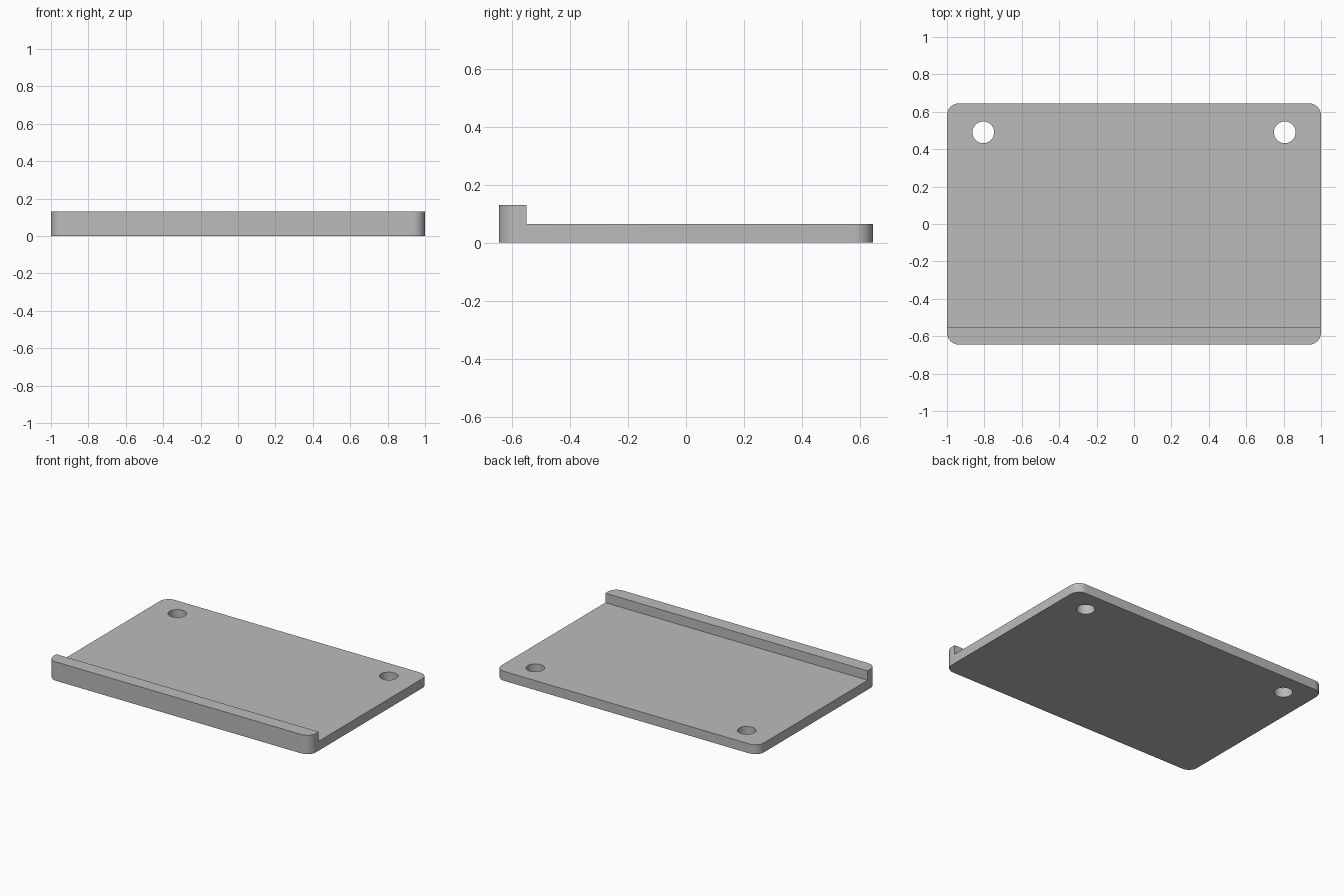
import bpy
import bmesh

HALF_X, HALF_Y = 1.0, 0.645
PLATE_Z, LIP_Z, LIP_Y = 0.065, 0.13, -0.55
CORNER_R, HOLE_R = 0.065, 0.058

cube = bpy.data.objects.get("Cube")
if cube:
    bpy.data.objects.remove(cube, do_unlink=True)

# Single grey material
grey = bpy.data.materials.new("light_grey")
grey.use_nodes = True
colour = (0.5, 0.5, 0.5, 1)
grey.diffuse_color = colour
grey.node_tree.nodes["Principled BSDF"].inputs["Base Color"].default_value = colour

# Plate with front lip: L profile extruded along x
profile = [(-HALF_Y, 0), (HALF_Y, 0), (HALF_Y, PLATE_Z),
           (LIP_Y, PLATE_Z), (LIP_Y, LIP_Z), (-HALF_Y, LIP_Z)]
bm = bmesh.new()
face = bm.faces.new([bm.verts.new((-HALF_X, y, z)) for y, z in profile])
ext = bmesh.ops.extrude_face_region(bm, geom=[face])
moved = [v for v in ext["geom"] if isinstance(v, bmesh.types.BMVert)]
bmesh.ops.translate(bm, verts=moved, vec=(2 * HALF_X, 0, 0))
bmesh.ops.recalc_face_normals(bm, faces=bm.faces)

# Rounded upright corners
corners = [e for e in bm.edges
           if all(abs(abs(v.co.y) - HALF_Y) < 1e-4 for v in e.verts)
           and abs(e.verts[0].co.z - e.verts[1].co.z) > 0.01]
bmesh.ops.bevel(bm, geom=corners, offset=CORNER_R, segments=10,
                profile=0.5, affect='EDGES')
mesh = bpy.data.meshes.new("lipped_plate")
bm.to_mesh(mesh)
bm.free()
mesh.materials.append(grey)
plate = bpy.data.objects.new("lipped_plate", mesh)
bpy.context.collection.objects.link(plate)

# Mounting holes through the back corners
for side in (-1, 1):
    bpy.ops.mesh.primitive_cylinder_add(vertices=48, radius=HOLE_R, depth=0.5,
                                        location=(side * 0.806, 0.49, 0))
    cutter = bpy.context.object
    cutter.name = "hole_cutter"
    cutter.hide_render = True
    cutter.data.materials.append(grey)
    hole = plate.modifiers.new("mounting_hole", 'BOOLEAN')
    hole.operation = 'DIFFERENCE'
    hole.solver = 'EXACT'
    hole.object = cutter
    bpy.context.view_layer.objects.active = plate
    bpy.ops.object.modifier_apply(modifier=hole.name)
    bpy.data.objects.remove(cutter, do_unlink=True)

# Smooth curves, sharp edges
bpy.ops.object.select_all(action='DESELECT')
plate.select_set(True)
bpy.context.view_layer.objects.active = plate
bpy.ops.object.shade_smooth_by_angle()
